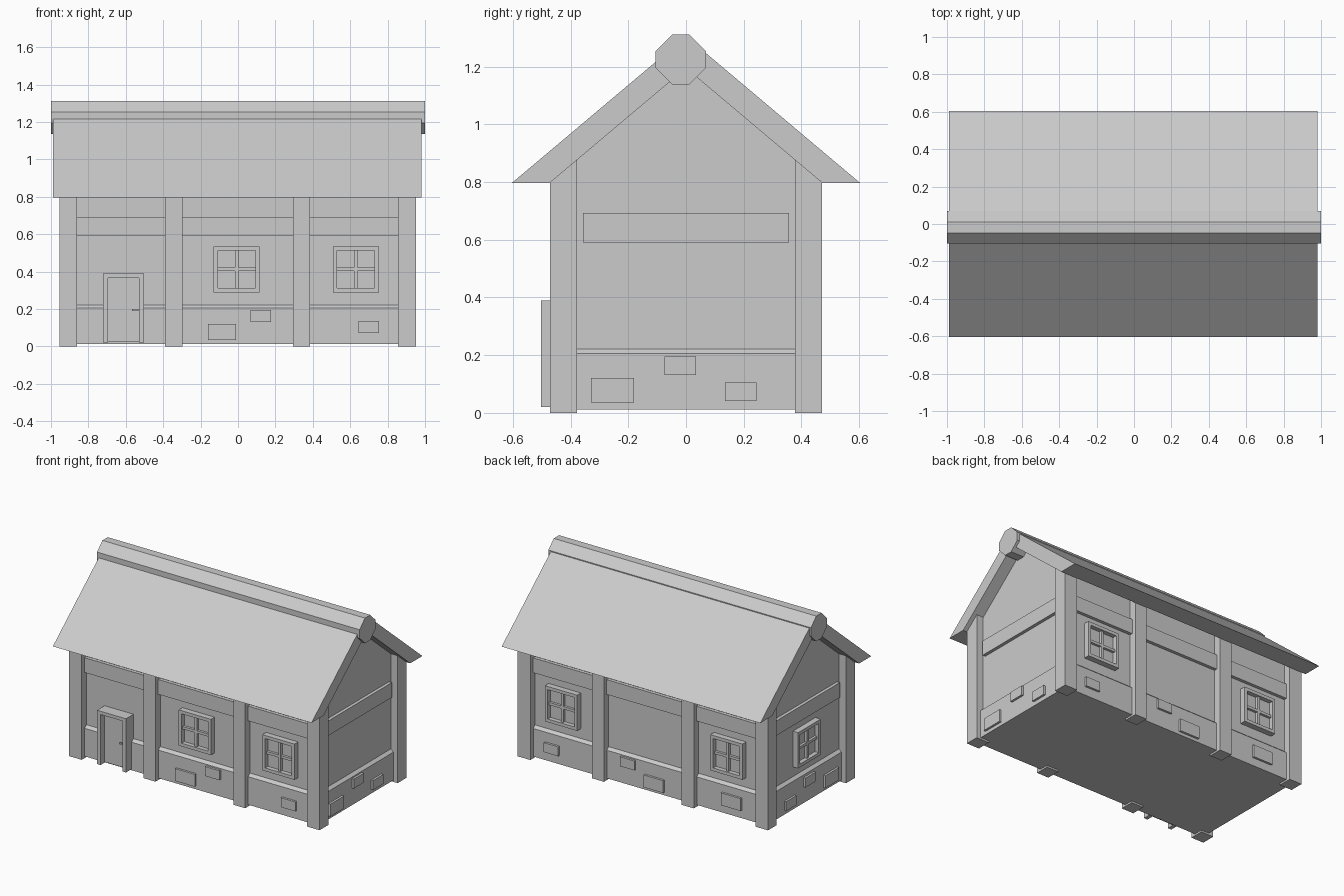
import bpy, bmesh
from math import pi
from mathutils import Matrix, Vector

if "Cube" in bpy.data.objects:
    bpy.data.objects.remove(bpy.data.objects["Cube"])

SLOPE = 0.842          # roof pitch
EAVE = 0.797           # eave height
WALL_Y, WALL_X = 0.42, 0.90


def finish(name, bm):
    bmesh.ops.recalc_face_normals(bm, faces=bm.faces[:])
    me = bpy.data.meshes.new(name)
    bm.to_mesh(me)
    bm.free()
    ob = bpy.data.objects.new(name, me)
    bpy.context.collection.objects.link(ob)
    return ob


def prism_x(bm, pts, x0, x1):
    """Extrude a (y, z) profile along x."""
    f = bm.faces.new([bm.verts.new((x0, y, z)) for y, z in pts])
    g = bmesh.ops.extrude_face_region(bm, geom=[f])
    vs = [v for v in g["geom"] if isinstance(v, bmesh.types.BMVert)]
    bmesh.ops.translate(bm, verts=vs, vec=(x1 - x0, 0, 0))


def box(bm, u0, u1, z0, z1, d0, d1):
    """Box on the front face: u along the wall, d = distance out from the centre."""
    m = (Matrix.Translation(Vector(((u0 + u1) / 2, -(d0 + d1) / 2, (z0 + z1) / 2)))
         @ Matrix.Diagonal((u1 - u0, d1 - d0, z1 - z0, 1)))
    bmesh.ops.create_cube(bm, size=1, matrix=m)


def place(name, bm, side):
    """Turn a front-facing part to side 0 front, 1 right, 2 back, 3 left."""
    bmesh.ops.rotate(bm, verts=bm.verts[:], cent=(0, 0, 0),
                     matrix=Matrix.Rotation(side * pi / 2, 3, 'Z'))
    return finish(name, bm)


def under(y):
    return EAVE + (0.472 - abs(y)) * SLOPE


# Walls with gables
bm = bmesh.new()
prism_x(bm, [(-WALL_Y, 0.012), (WALL_Y, 0.012), (WALL_Y, under(WALL_Y)),
             (0, under(0)), (-WALL_Y, under(WALL_Y))], -WALL_X, WALL_X)
finish("walls", bm)

# Plinth with a sloping top edge
bm = bmesh.new()
rings = [[bm.verts.new((sx * (WALL_X + o), sy * (WALL_Y + o), z))
          for sx, sy in ((-1, -1), (1, -1), (1, 1), (-1, 1))]
         for o, z in ((0.02, 0.012), (0.02, 0.205), (0, 0.222))]
for a, b in zip(rings, rings[1:]):
    for i in range(4):
        j = (i + 1) % 4
        bm.faces.new((a[i], a[j], b[j], b[i]))
bm.faces.new(rings[0])
bm.faces.new(rings[2])
finish("plinth", bm)

# Roof slabs and eight-sided ridge beam
bm = bmesh.new()
prism_x(bm, [(-0.603, EAVE), (-0.472, EAVE), (0, under(0)), (0.472, EAVE),
             (0.603, EAVE), (0, EAVE + 0.603 * SLOPE)], -0.988, 0.982)
finish("roof", bm)
bm = bmesh.new()
a, b = 0.087, 0.029
prism_x(bm, [(y - 0.018, z + 1.224) for y, z in
             ((-b, -a), (b, -a), (a, -b), (a, b), (b, a), (-b, a), (-a, b), (-a, -b))],
        -1, 1)
finish("ridge_beam", bm)

# Posts, cut to the roof slope
bm = bmesh.new()
for x0, x1 in ((-0.955, -0.86), (-0.39, -0.298), (0.295, 0.385), (0.855, 0.952)):
    for s in (-1, 1):
        prism_x(bm, [(s * 0.472, 0), (s * 0.377, 0), (s * 0.377, under(0.377)),
                     (s * 0.472, EAVE)], x0, x1)
finish("posts", bm)

# Horizontal beams on every side
for side in range(4):
    bm = bmesh.new()
    half, d = (0.87, WALL_Y) if side % 2 == 0 else (0.357, WALL_X)
    box(bm, -half, half, 0.59, 0.692, d - 0.02, d + 0.022)
    place("wall_beam", bm, side)

# Windows: frame, cross bars and recessed glass
for side, u in ((0, -0.007), (0, 0.63), (2, -0.63), (2, 0.63), (3, 0)):
    d = WALL_Y if side % 2 == 0 else WALL_X
    bm = bmesh.new()
    z, o, i = 0.412, 0.123, 0.101
    for s in (-1, 1):
        box(bm, *sorted((u + s * i, u + s * o)), z - o, z + o, d - 0.01, d + 0.04)
        box(bm, u - i, u + i, *sorted((z + s * i, z + s * o)), d - 0.01, d + 0.04)
    box(bm, u - 0.009, u + 0.009, z - i, z + i, d - 0.01, d + 0.028)
    box(bm, u - i, u + i, z - 0.009, z + 0.009, d - 0.01, d + 0.027)
    box(bm, u - i, u + i, z - i, z + i, d - 0.01, d + 0.01)
    place("window", bm, side)

# Door frame, leaf and handle
bm = bmesh.new()
box(bm, -0.722, -0.695, 0.02, 0.39, 0.41, 0.502)
box(bm, -0.53, -0.502, 0.02, 0.39, 0.41, 0.502)
box(bm, -0.695, -0.53, 0.367, 0.39, 0.41, 0.502)
finish("door_frame", bm)
bm = bmesh.new()
box(bm, -0.695, -0.53, 0.025, 0.367, 0.41, 0.46)
finish("door", bm)
bm = bmesh.new()
box(bm, -0.568, -0.533, 0.19, 0.2, 0.472, 0.482)
box(bm, -0.545, -0.535, 0.19, 0.2, 0.455, 0.474)
finish("door_handle", bm)

# Raised stones in the plinth: centre u, centre z, width, height per side
BIG, SMALL = (0.15, 0.085), (0.11, 0.065)
STONES = {
    0: [(-0.085, 0.078, BIG), (0.122, 0.163, SMALL), (0.70, 0.103, SMALL)],
    1: [(-0.255, 0.078, BIG), (-0.02, 0.163, SMALL), (0.19, 0.073, SMALL)],
    2: [(-0.71, 0.105, SMALL), (-0.13, 0.163, SMALL), (0.07, 0.076, BIG), (0.66, 0.11, BIG)],
    3: [(0.255, 0.078, BIG), (0.02, 0.155, SMALL), (-0.19, 0.073, SMALL)],
}
for side, stones in STONES.items():
    bm = bmesh.new()
    d = (WALL_Y if side % 2 == 0 else WALL_X) + 0.02
    for u, z, (w, h) in stones:
        box(bm, u - w / 2, u + w / 2, z - h / 2, z + h / 2, d - 0.02, d + 0.015)
    place("plinth_stones", bm, side)
